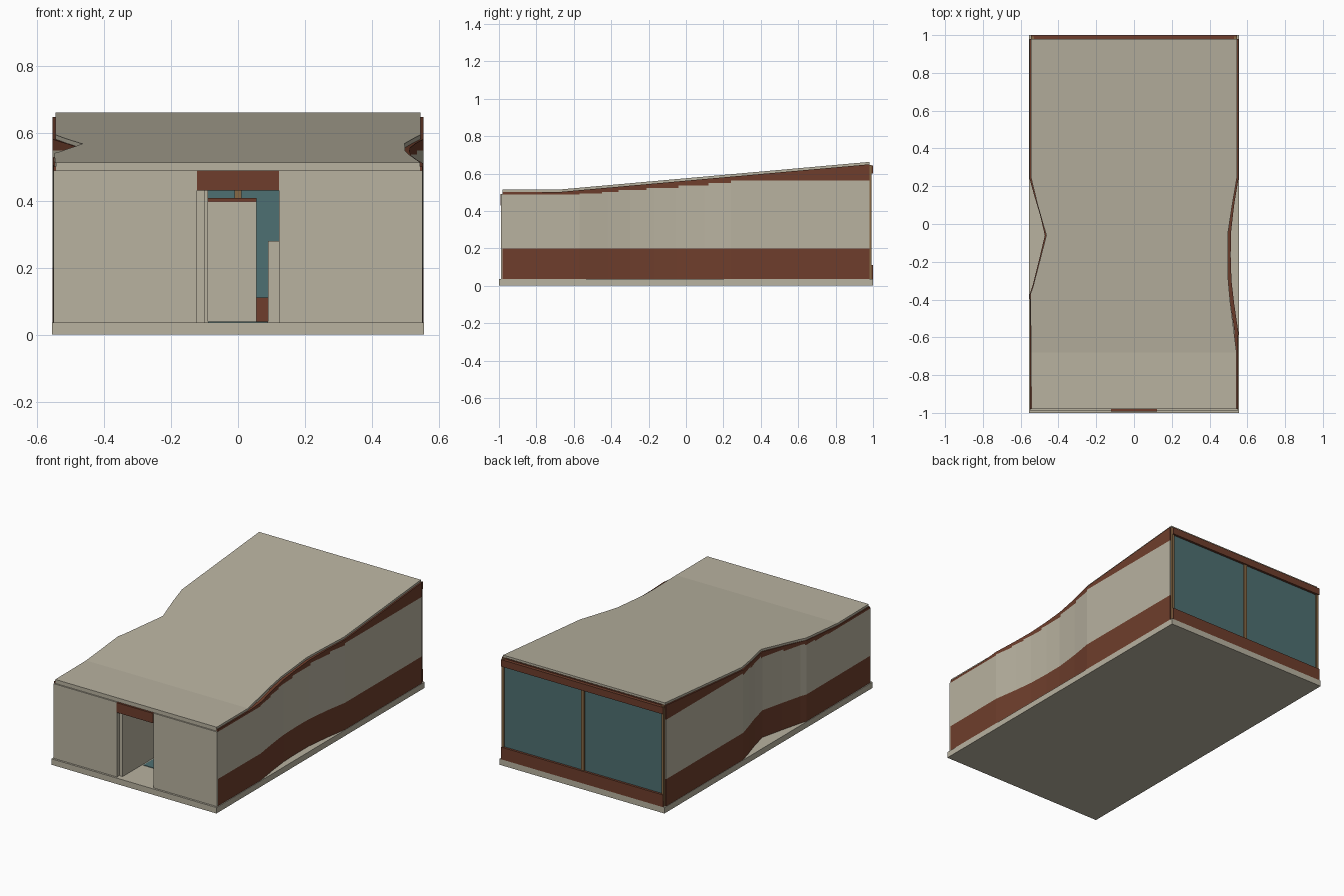
import bpy
import bmesh

cube = bpy.data.objects.get("Cube")
if cube:
    bpy.data.objects.remove(cube, do_unlink=True)


def material(name, rgb):
    m = bpy.data.materials.new(name)
    m.use_nodes = True
    m.diffuse_color = (*rgb, 1)
    m.node_tree.nodes["Principled BSDF"].inputs["Base Color"].default_value = (*rgb, 1)
    return m


PLASTER = material("warm plaster", (0.48, 0.445, 0.35))
BROWN = material("brown cladding", (0.156, 0.048, 0.025))
GLASS = material("teal glass", (0.076, 0.162, 0.168))
TIMBER = material("tan timber", (0.24, 0.14, 0.06))


def finish(name, bm, mat):
    bmesh.ops.recalc_face_normals(bm, faces=bm.faces)
    mesh = bpy.data.meshes.new(name)
    bm.to_mesh(mesh)
    bm.free()
    mesh.materials.append(mat)
    obj = bpy.data.objects.new(name, mesh)
    bpy.context.collection.objects.link(obj)
    return obj


def loft(bm, rings):
    """Closed tube through four-cornered sections."""
    rows = [[bm.verts.new(p) for p in ring] for ring in rings]
    for a, b in zip(rows, rows[1:]):
        for i in range(4):
            j = (i + 1) % 4
            bm.faces.new((a[i], a[j], b[j], b[i]))
    bm.faces.new(rows[0])
    bm.faces.new(rows[-1])


def box(name, x, y, z, mat):
    bm = bmesh.new()
    loft(bm, [[(x[0], v, z[0]), (x[1], v, z[0]), (x[1], v, z[1]), (x[0], v, z[1])]
              for v in y])
    return finish(name, bm, mat)


def lerp(points, y):
    for (y0, v0), (y1, v1) in zip(points, points[1:]):
        if y <= y1:
            return v0 + (v1 - v0) * (y - y0) / (y1 - y0)
    return points[-1][1]


# Plan outlines as (y, distance from the centre line)
WALL = {
    1: [(-.98, .55), (-.57, .552), (-.42, .53), (-.3, .516), (-.17, .512),
        (-.05, .513), (.1, .53), (.24, .553), (.98, .553)],
    -1: [(-.98, .55), (-.37, .552), (-.33, .538), (-.2, .505), (-.06, .472),
         (.05, .498), (.15, .528), (.24, .553), (.98, .553)],
}
ROOF = {
    1: [(-.98, .543), (-.68, .543), (-.42, .51), (-.3, .499), (-.05, .497),
        (.1, .52), (.24, .544), (.98, .544)],
    -1: [(-.98, .543), (-.37, .548), (-.33, .534), (-.06, .464),
         (.1, .51), (.24, .544), (.98, .544)],
}
ROOF_TOP = [(-.98, .514), (-.68, .514), (.98, .662)]
ROOF_THICK = .013
# Stepped top of the plaster, as (start of step, height)
STEPS = [(-.98, .487), (-.57, .493), (-.45, .502), (-.36, .511),
         (-.21, .523), (-.04, .537), (.12, .55), (.24, .562)]


def step(y):
    return [h for s, h in STEPS if s <= y][-1]


def soffit(y):
    return lerp(ROOF_TOP, y) - ROOF_THICK


# Floor slab
box("floor_slab", (-.555, .555), (-1, 1), (0, .036), PLASTER)

# Pinched roof
ys = sorted({p[0] for path in (ROOF[1], ROOF[-1], ROOF_TOP) for p in path})
bm = bmesh.new()
sections = []
for y in ys:
    left, right, top = lerp(ROOF[1], y), -lerp(ROOF[-1], y), lerp(ROOF_TOP, y)
    sections.append([(right, y, top - ROOF_THICK), (left, y, top - ROOF_THICK),
                     (left, y, top), (right, y, top)])
loft(bm, sections)
finish("roof", bm, PLASTER)
box("roof_front_edge", (-.543, .543), (-.98, -.96), (.487, .502), PLASTER)


# Curved side walls in three layers: base band, plaster, stepped fascia
def side_layer(name, side, mat, low, high, thick=.02):
    cuts = sorted({p[0] for p in WALL[side]} | {s for s, _ in STEPS} | {-.68})
    bm = bmesh.new()
    for a, b in zip(cuts, cuts[1:]):
        rings = []
        for y in (a, b):
            outer = lerp(WALL[side], y)
            z0, z1 = low(a, y), high(a, y)
            rings.append([(side * outer, y, z0), (side * outer, y, z1),
                          (side * (outer - thick), y, z1),
                          (side * (outer - thick), y, z0)])
        loft(bm, rings)
    finish(name, bm, mat)


for side, label in ((1, "left"), (-1, "right")):
    side_layer(label + "_base_band", side, BROWN, lambda a, y: .036, lambda a, y: .2)
    side_layer(label + "_wall", side, PLASTER, lambda a, y: .2, lambda a, y: step(a))
    side_layer(label + "_fascia", side, BROWN, lambda a, y: step(a), lambda a, y: soffit(y))
    # Front wall panel beside the doorway
    box(label + "_front_wall", sorted((side * .123, side * .55)),
        (-.988, -.965), (.036, .49), PLASTER)
    # Corner post of the rear window
    box(label + "_rear_post", sorted((side * .53, side * .545)),
        (.975, .993), (.036, .645), TIMBER)

# Door header
box("door_header", (-.123, .123), (-.992, -.965), (.43, .49), BROWN)

# Rear glazing
box("rear_window", (-.535, .535), (.978, .986), (.1, .61), GLASS)
box("rear_mullion", (-.01, .01), (.972, .993), (.1, .61), TIMBER)
box("rear_sill", (-.545, .545), (.972, 1), (.036, .11), BROWN)
box("rear_header", (-.545, .545), (.98, 1), (.6, .642), BROWN)
box("rear_upper_rail", (-.53, .53), (.965, .98), (.585, .645), BROWN)

# Interior partitions seen through the doorway
box("hall_wall", (-.123, -.1), (-.965, -.4), (.036, .46), PLASTER)
box("hall_return", (-.1, -.09), (-.45, -.4), (.036, .43), PLASTER)
box("hall_screen", (-.09, .055), (-.4, -.38), (.036, .395), PLASTER)
box("hall_screen_cap", (-.09, .055), (-.402, -.378), (.395, .407), BROWN)
box("low_partition", (.09, .3), (-.6, -.58), (.036, .28), PLASTER)
box("floor_inlay", (-.09, .09), (-.78, -.62), (.036, .039), GLASS)
